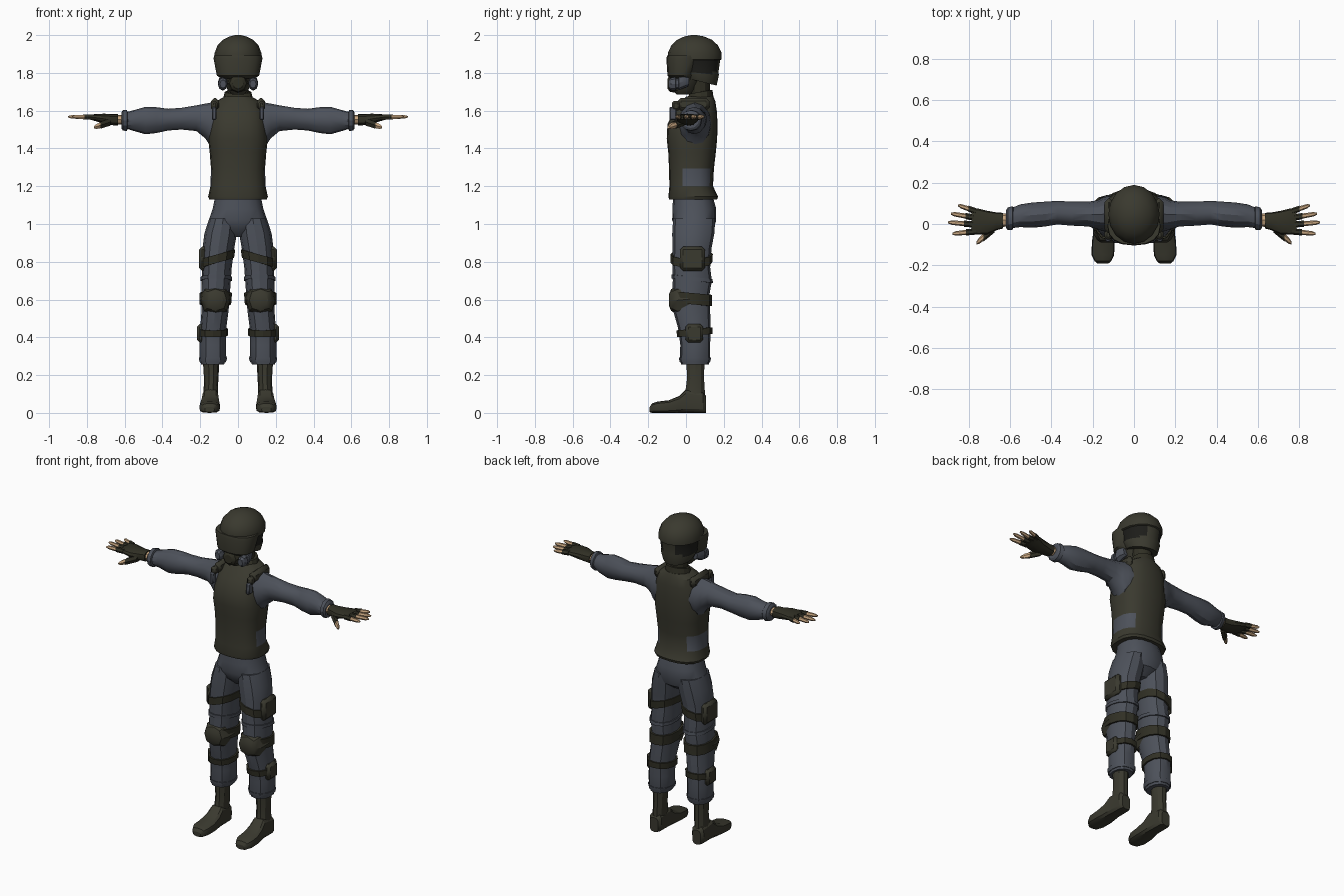
import bpy, bmesh, math
from mathutils import Vector


def material(name, rgb):
    m = bpy.data.materials.new(name)
    m.diffuse_color = (*rgb, 1)
    return m


OLIVE = material("olive armour", (0.042, 0.041, 0.028))
DARK = material("dark olive straps", (0.030, 0.029, 0.018))
GREY = material("blue grey cloth", (0.074, 0.083, 0.103))
SKIN = material("skin", (0.56, 0.37, 0.21))
BLACK = material("black gap", (0.012, 0.012, 0.010))


def finish(name, bm, mats, mirror=True, bevel=0):
    bmesh.ops.recalc_face_normals(bm, faces=bm.faces)
    me = bpy.data.meshes.new(name)
    bm.to_mesh(me)
    bm.free()
    ob = bpy.data.objects.new(name, me)
    bpy.context.collection.objects.link(ob)
    for m in mats:
        me.materials.append(m)
    if bevel:
        b = ob.modifiers.new("bevel", 'BEVEL')
        b.width, b.segments = bevel, 1
    if mirror:
        ob.modifiers.new("mirror", 'MIRROR')
    return ob


def loft(name, rings, mat, axis='z', n=12, square=1.0, mirror=True, rule=None, extra=()):
    """Skin over rings (t, u0, u1, v0, v1[, tilt_u, tilt_v]) stacked along an axis."""
    bm = bmesh.new()
    loops = []
    for r in rings:
        t, u0, u1, v0, v1 = r[:5]
        tu, tv = r[5:7] if len(r) > 5 else (0, 0)
        row = []
        for i in range(n):
            a = 2 * math.pi * i / n
            c, s = [math.copysign(abs(k) ** square, k) if abs(k) > 1e-6 else 0.0
                    for k in (math.cos(a), math.sin(a))]
            u, v = (u0 + u1) / 2 + (u1 - u0) / 2 * c, (v0 + v1) / 2 + (v1 - v0) / 2 * s
            w = t + tu * c + tv * s
            row.append(bm.verts.new({'z': (u, v, w), 'x': (w, u, v), 'y': (u, w, v)}[axis]))
        loops.append(row)
    for a, b in zip(loops, loops[1:]):
        for i in range(n):
            bm.faces.new((a[i], a[(i + 1) % n], b[(i + 1) % n], b[i]))
    bm.faces.new(loops[0])
    bm.faces.new(loops[-1])
    if rule:
        for f in bm.faces:
            f.material_index = rule(f.calc_center_median())
    return finish(name, bm, (mat, *extra), mirror)


def box(name, x0, x1, y0, y1, z0, z1, mat, bevel=0.012):
    bm = bmesh.new()
    bmesh.ops.create_cube(bm, size=1)
    for v in bm.verts:
        v.co = Vector(((x0 + x1) / 2 + v.co.x * (x1 - x0), (y0 + y1) / 2 + v.co.y * (y1 - y0),
                       (z0 + z1) / 2 + v.co.z * (z1 - z0)))
    return finish(name, bm, (mat,), True, bevel)


# Vest, with cloth showing through at the waist sides
def vest_rule(c):
    return 1 if abs(c.x) > 0.105 and -0.025 < c.y < 0.14 and 1.2 < c.z < 1.3 else 0


loft("vest", [(1.13, -.152, .152, -.09, .165), (1.145, -.158, .158, -.093, .17),
              (1.20, -.146, .146, -.088, .143), (1.295, -.143, .143, -.09, .148),
              (1.38, -.150, .150, -.094, .158), (1.45, -.158, .158, -.102, .165),
              (1.53, -.150, .150, -.098, .167), (1.60, -.14, .14, -.06, .163),
              (1.65, -.115, .115, -.02, .155), (1.675, -.07, .07, .0, .145)],
     OLIVE, n=20, square=.8, mirror=False, rule=vest_rule, extra=(GREY,))
loft("collar", [(1.64, -.085, .085, -.01, .15), (1.70, -.07, .07, .02, .14, 0, .01),
                (1.70, -.058, .058, .03, .13, 0, .01)], DARK, mirror=False)
box("shoulder_strap", .10, .142, -.045, .125, 1.60, 1.668, OLIVE, .018)
box("strap_front", .108, .142, -.075, -.03, 1.60, 1.652, OLIVE)
box("strap_buckle", .02 + .094, .138, -.088, -.05, 1.55, 1.62, GREY, .006)

# Neck, face and breathing mask
loft("neck", [(1.64, -.052, .052, .03, .125), (1.80, -.06, .06, .01, .13)], DARK, mirror=False)
loft("face", [(1.685, -.03, .03, -.05, .03), (1.71, -.055, .055, -.07, .06),
              (1.80, -.088, .088, -.08, .12)], OLIVE, mirror=False)
loft("mask_nose", [(-.097, -.028, .028, 1.715, 1.77), (-.085, -.045, .045, 1.70, 1.79),
                   (-.03, -.06, .06, 1.69, 1.80)], DARK, axis='y', n=8, mirror=False)
loft("mask_filter", [(-.092, .062, .096, 1.72, 1.762), (-.08, .055, .105, 1.708, 1.775),
                     (-.055, .055, .107, 1.706, 1.778), (-.053, .062, .1, 1.715, 1.77),
                     (-.04, .062, .1, 1.715, 1.77), (-.038, .055, .107, 1.708, 1.785),
                     (-.01, .052, .105, 1.72, 1.79), (.015, .05, .09, 1.73, 1.79)],
     GREY, axis='y', n=8)


# Helmet, with a dark recess on each side
def helmet_rule(c):
    return 1 if abs(c.x) > .055 and c.y > -.01 and 1.80 < c.z < 1.865 else 0


loft("helmet", [(1.755, -.088, .088, -.02, .162, 0, -.022),
                (1.80, -.106, .106, -.05, .174, 0, -.012),
                (1.815, -.104, .104, -.06, .172, 0, -.01), (1.868, -.114, .114, -.08, .181),
                (1.872, -.124, .124, -.095, .189), (1.905, -.124, .124, -.096, .189),
                (1.945, -.109, .109, -.078, .170), (1.975, -.081, .081, -.047, .138),
                (1.993, -.045, .045, -.008, .094), (2.0, -.015, .015, .028, .058)],
     OLIVE, n=16, mirror=False, rule=helmet_rule, extra=(BLACK,))
loft("visor", [(1.77, -.085, .085, -.082, .06), (1.785, -.112, .112, -.098, .055),
               (1.875, -.129, .129, -.104, .085), (1.892, -.127, .127, -.1, .085)],
     OLIVE, n=16, square=.85, mirror=False)

# Sleeves and cuffs
loft("sleeve", [(.11, -.04, .135, 1.42, 1.645), (.148, -.035, .13, 1.415, 1.642),
                (.175, -.025, .115, 1.455, 1.637), (.22, -.012, .108, 1.492, 1.628),
                (.30, -.008, .108, 1.50, 1.615), (.37, -.002, .112, 1.495, 1.61),
                (.43, -.012, .108, 1.482, 1.618), (.49, -.018, .104, 1.475, 1.62),
                (.55, -.015, .095, 1.492, 1.603), (.59, -.02, .078, 1.505, 1.592)],
     GREY, axis='x', n=12)
loft("cuff", [(.583, -.018, .08, 1.508, 1.59), (.588, -.028, .086, 1.492, 1.604),
              (.61, -.03, .08, 1.495, 1.602), (.618, -.02, .068, 1.508, 1.588)],
     GREY, axis='x', n=12)

# Hands: wrist, half-finger glove, fingers and thumb
loft("wrist", [(.60, -.012, .05, 1.525, 1.578), (.66, -.015, .05, 1.53, 1.578)],
     SKIN, axis='x', n=8)
loft("glove", [(.634, -.022, .054, 1.521, 1.583), (.665, -.03, .056, 1.523, 1.582),
               (.71, -.05, .064, 1.53, 1.584), (.755, -.052, .075, 1.545, 1.582),
               (.785, -.046, .074, 1.553, 1.578)], DARK, axis='x', n=12, square=.8)


def finger(name, p, q, r, split):
    p, q = Vector(p), Vector(q)

    def ring(f, k):
        c = p.lerp(q, f)
        return (c.x, c.y - r * k, c.y + r * k, c.z - r * k, c.z + r * k)
    loft(name + "_glove", [ring(0, 1.15), ring(split, 1.12)], DARK, axis='x', n=6)
    loft(name, [ring(split - .05, .95), ring(.85, .8), ring(1, .35)], SKIN, axis='x', n=6)


for i, (y, xt, yt) in enumerate([(-.036, .878, -.047), (-.003, .90, .008),
                                 (.03, .885, .05), (.062, .85, .09)]):
    finger("finger_%d" % (i + 1), (.765, y, 1.565), (xt, yt, 1.568), .0135, .42)
finger("thumb", (.675, -.02, 1.54), (.762, -.092, 1.512), .019, .6)

# Trousers: pelvis and legs
loft("pelvis", [(.93, -.05, .05, -.01, .09), (.97, -.12, .12, -.055, .145),
                (1.02, -.155, .155, -.073, .16), (1.08, -.134, .134, -.072, .16),
                (1.15, -.12, .12, -.068, .14)], GREY, n=16, square=.85, mirror=False)
LEG = [(.255, .075, .195, -.025, .12), (.285, .062, .203, -.033, .128),
       (.36, .063, .203, -.03, .128), (.45, .062, .2, -.042, .13),
       (.54, .05, .193, -.068, .128), (.63, .043, .192, -.072, .125),
       (.70, .038, .192, -.07, .137), (.77, .033, .19, -.072, .128),
       (.87, .02, .188, -.072, .135), (.95, .006, .178, -.073, .15),
       (1.03, .004, .152, -.068, .155)]
loft("trouser_leg", LEG, GREY, n=12, square=.9)


def leg_at(z, grow):
    for a, b in zip(LEG, LEG[1:]):
        if a[0] <= z <= b[0]:
            f = (z - a[0]) / (b[0] - a[0])
            return [p + (q - p) * f + s * grow
                    for p, q, s in zip(a[1:], b[1:], (-1, 1, -1, 1))]


def leg_band(name, z0, z1, grow, tilt, mat=DARK):
    rings = [(z, *leg_at(z, g), *tilt) for z, g in
             ((z0, -.004), (z0, grow), ((z0 + z1) / 2, grow), (z1, grow), (z1, -.004))]
    loft(name, rings, mat, n=12, square=.9)


# Leg straps, trouser folds, knee pads and pouches
leg_band("thigh_strap", .795, .84, .009, (-.025, 0))
leg_band("thigh_fold", .70, .72, .006, (.0, -.012), GREY)
leg_band("knee_strap", .575, .635, .011, (.0, -.01))
leg_band("shin_strap", .41, .445, .01, (.0, .008))
leg_band("hem", .268, .292, .004, (0, 0), GREY)
loft("knee_pad", [(-.09, .08, .16, .565, .63), (-.078, .06, .178, .54, .655),
                  (-.045, .042, .197, .52, .672), (.02, .034, .204, .545, .66)],
     OLIVE, axis='y', n=8, square=.8)
box("thigh_pouch", .165, .206, -.032, .1, .752, .88, OLIVE, .016)
box("shin_pouch", .18, .217, -.002, .09, .372, .47, OLIVE, .014)

# Boots
loft("boot_shaft", [(.05, .105, .187, -.02, .105), (.12, .106, .182, -.005, .102),
                    (.18, .104, .18, .003, .098), (.28, .098, .186, .0, .1)], OLIVE, n=10)
loft("boot_foot", [(.106, .118, .176, .0, .09), (.09, .105, .188, .0, .11),
                   (.0, .102, .19, .0, .125), (-.035, .098, .196, .0, .09),
                   (-.09, .094, .204, .0, .067), (-.15, .096, .205, .0, .06),
                   (-.18, .11, .19, .0, .05), (-.192, .125, .175, .004, .032)],
     OLIVE, axis='y', n=12, square=.6)

# Smooth shading with crisp edges
for ob in bpy.context.collection.objects:
    ob.select_set(True)
    bpy.context.view_layer.objects.active = ob
bpy.ops.object.shade_smooth_by_angle(angle=math.radians(30))
